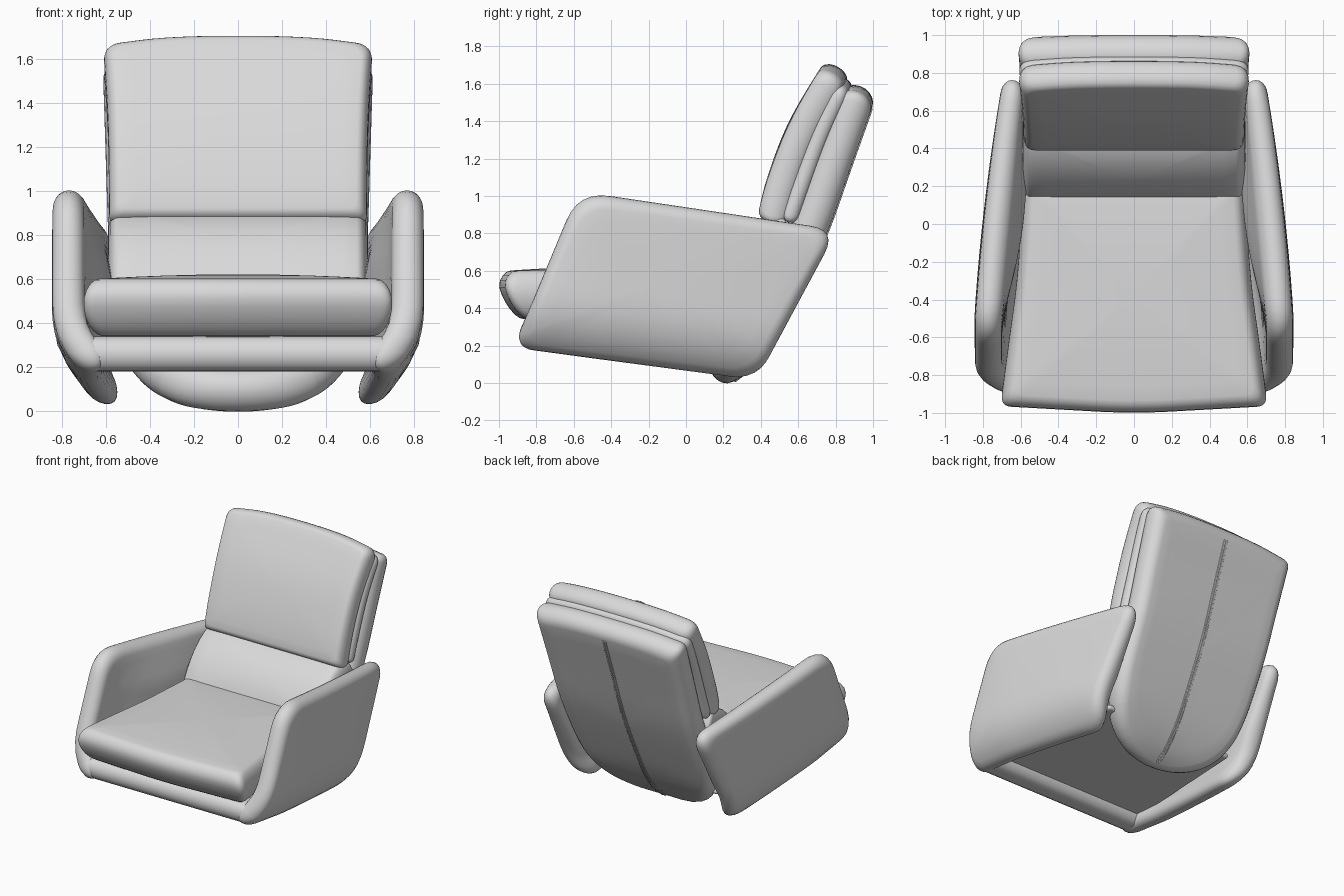
import bpy, bmesh, math
from mathutils import Vector

cube = bpy.data.objects.get("Cube")
if cube:
    bpy.data.objects.remove(cube, do_unlink=True)

GREY = (0.7, 0.7, 0.7, 1.0)
leather = bpy.data.materials.new("grey_leather")
leather.use_nodes = True
leather.diffuse_color = GREY
leather.node_tree.nodes["Principled BSDF"].inputs["Base Color"].default_value = GREY


def rounded(corners, step=0.07):
    """Closed outline from (a, b, radius) corners, evenly subdivided."""
    pts = []
    n = len(corners)
    for i, (a, b, r) in enumerate(corners):
        p = Vector((a, b))
        before = Vector(corners[i - 1][:2]) - p
        after = Vector(corners[(i + 1) % n][:2]) - p
        start = p + before.normalized() * min(r, before.length * 0.48)
        end = p + after.normalized() * min(r, after.length * 0.48)
        for j in range(7):
            f = j / 6
            pts.append(start * (1 - f) ** 2 + p * 2 * f * (1 - f) + end * f * f)
    out = []
    for i, p in enumerate(pts):
        q = pts[(i + 1) % len(pts)]
        count = max(1, round((q - p).length / step))
        out += [p.lerp(q, j / count) for j in range(count)]
    return out


def symmetric(half):
    """Mirror a right-hand list of corners, ordered bottom to top."""
    return half + [(-a, b, r) for a, b, r in reversed(half) if a > 0]


def path_warp(points):
    """Map (x, distance along path, offset) onto a curved y-z centre line."""
    p = [Vector(q) for q in points]
    p = [p[0] * 2 - p[1]] + p + [p[-1] * 2 - p[-2]]
    line = []
    for i in range(1, len(p) - 2):
        a, b, c, d = p[i - 1:i + 3]
        for j in range(12):
            f = j / 12
            line.append(b + (c - a) * f / 2 + (a - 2.5 * b + 2 * c - d / 2) * f * f
                        + (1.5 * (b - c) + (d - a) / 2) * f ** 3)
    line.append(p[-2])
    dist = [0]
    for a, b in zip(line, line[1:]):
        dist.append(dist[-1] + (b - a).length)

    def at(s):
        i = 0
        while i < len(dist) - 2 and dist[i + 1] < s:
            i += 1
        return line[i].lerp(line[i + 1], (s - dist[i]) / (dist[i + 1] - dist[i]))

    def warp(x, s, t):
        q = at(s)
        d = (at(s + 0.04) - at(s - 0.04)).normalized()
        return (x, q.x + d.y * t, q.y - d.x * t)
    return warp, dist[-1]


def pillow(name, outline, half, edge, warp, crown=0.0):
    """Soft slab: an outline with rounded rim and slightly domed faces."""
    xs, ys = [p.x for p in outline], [p.y for p in outline]
    mid = Vector(((max(xs) + min(xs)) / 2, (max(ys) + min(ys)) / 2))
    hx, hy = (max(xs) - min(xs)) / 2, (max(ys) - min(ys)) / 2
    inner = [0.12, 0.3, 0.5, 0.7, 0.87]
    rings = [(k, edge, half + crown * (1 - k * k)) for k in inner]
    for j in range(11):
        a = math.pi * (0.5 - j / 10)
        rings.append((1, edge * (1 - math.cos(a)), half * math.sin(a)))
    rings += [(k, edge, -half - crown * (1 - k * k)) for k in reversed(inner)]

    bm = bmesh.new()
    loops = []
    for k, inset, t in rings:
        sx, sy = k * (1 - inset / hx), k * (1 - inset / hy)
        loops.append([bm.verts.new(warp(mid.x + (p.x - mid.x) * sx,
                                        mid.y + (p.y - mid.y) * sy, t)) for p in outline])
    n = len(outline)
    for a, b in zip(loops, loops[1:]):
        for i in range(n):
            bm.faces.new((a[i], a[(i + 1) % n], b[(i + 1) % n], b[i]))
    for loop, t in ((loops[0], half + crown), (loops[-1], -half - crown)):
        tip = bm.verts.new(warp(mid.x, mid.y, t))
        for i in range(n):
            bm.faces.new((loop[i], loop[(i + 1) % n], tip))
    bmesh.ops.recalc_face_normals(bm, faces=bm.faces)
    for f in bm.faces:
        f.smooth = True
    mesh = bpy.data.meshes.new(name)
    bm.to_mesh(mesh)
    bm.free()
    mesh.materials.append(leather)
    ob = bpy.data.objects.new(name, mesh)
    bpy.context.collection.objects.link(ob)
    return ob


# Arms: slanted side panels that curl inward along the bottom
arm_outline = rounded([(-0.915, 0.21, 0.08), (-0.575, 1.025, 0.17), (0.1, 0.925, 0.2),
                       (0.5, 0.865, 0.1), (0.81, 0.82, 0.15), (0.385, 0.03, 0.14)])


def arm_warp(side):
    def warp(y, z, t):
        u = min(1, max(0, (y + 0.5) / 1.2))
        low = max(0, 1 - (z - 0.19 + 0.144 * (y + 0.7)) / 0.35)
        slope = 1.2 * low ** 2
        t *= 1 - 0.15 * u
        x = 0.77 - 0.075 * u - 0.05 * u * u - 0.14 * low ** 3
        x += t / math.hypot(1, slope)
        # the inner face swells towards the back cushions
        depth = min(1, max(0, (1 - 0.13 * (y + 0.5) - z) / 0.3))
        x += math.sin(math.pi * u) * depth * min(0, t) * (1 - min(1, low))
        return (side * x, y, z - t * slope / math.hypot(1, slope))
    return warp


for label, side in (("left", 1), ("right", -1)):
    pillow(label + "_arm", arm_outline, 0.072, 0.075, arm_warp(side), 0.006)

# Front rail joining the arms
rail = rounded(symmetric([(0.72, -0.885, 0.03), (0.72, -0.69, 0.03)]))
pillow("front_rail", rail, 0.08, 0.07, lambda x, y, t: (x, y, 0.26 + t))

# Underside panel
panel = rounded(symmetric([(0.66, -0.8, 0.02), (0.54, 0.38, 0.02)]))
pillow("underside_panel", panel, 0.02, 0.02,
       lambda x, y, t: (x, y, 0.27 - 0.05 * (y + 0.8) + t))

# Seat cushion, undercut at the front
seat = rounded(symmetric([(0, -1.015, 0.2), (0.71, -0.975, 0.06), (0.665, -0.62, 0.2),
                          (0.62, -0.3, 0.2), (0.585, 0.25, 0.04)]))


def seat_warp(x, y, t):
    z = 0.472 + t
    front = max(0, -y) ** 2
    return (x * (1 + 0.15 * min(0, z - 0.5)), y + 0.4 * front * max(0, 0.53 - z), z)


pillow("seat_cushion", seat, 0.13, 0.075, seat_warp, 0.02)

# Lumbar cushion
warp, length = path_warp([(0.20, 0.45), (0.295, 0.63), (0.41, 0.75), (0.56, 0.82)])
lumbar = rounded(symmetric([(0.59, 0, 0.03), (0.59, length, 0.03)]))
pillow("lumbar_cushion", lumbar, 0.115, 0.05, warp, 0.01)

# Head cushion: a thick front layer on a thinner rear one
for name, half, path in (
        ("head_cushion_front", 0.08, [(0.455, 0.855), (0.513, 1.07), (0.632, 1.37), (0.82, 1.70)]),
        ("head_cushion_rear", 0.05, [(0.545, 0.86), (0.615, 1.06), (0.73, 1.36), (0.865, 1.635)])):
    warp, length = path_warp(path)
    head = rounded(symmetric([(0.585, 0, 0.04), (0.588, length * 0.5, 0.3),
                              (0.612, length - 0.06, 0.07), (0.3, length - 0.012, 0.3)]))
    pillow(name, head, half, 0.05, warp, 0.006)

# Back shell with an arched lower end
shell_warp, length = path_warp([(0.12, 0.06), (0.25, 0.12), (0.38, 0.27), (0.48, 0.45),
                                (0.66, 0.83), (0.79, 1.19), (0.935, 1.595)])
shell = rounded(symmetric([(0, 0, 0.2), (0.25, 0.05, 0.2), (0.46, 0.19, 0.2), (0.57, 0.45, 0.2),
                           (0.59, 0.95, 0.2), (0.613, length - 0.045, 0.05),
                           (0.3, length - 0.008, 0.3)]))
pillow("back_shell", shell, 0.098, 0.085, shell_warp)

# Double seam down the middle of the back
for label, x in (("left", 0.009), ("right", -0.009)):
    strip = rounded([(x - 0.008, 0.1, 0.004), (x + 0.008, 0.1, 0.004),
                     (x + 0.008, length - 0.1, 0.004), (x - 0.008, length - 0.1, 0.004)])
    pillow(label + "_back_seam", strip, 0.005, 0.005,
           lambda a, s, t: shell_warp(a, s, 0.099 + t))
